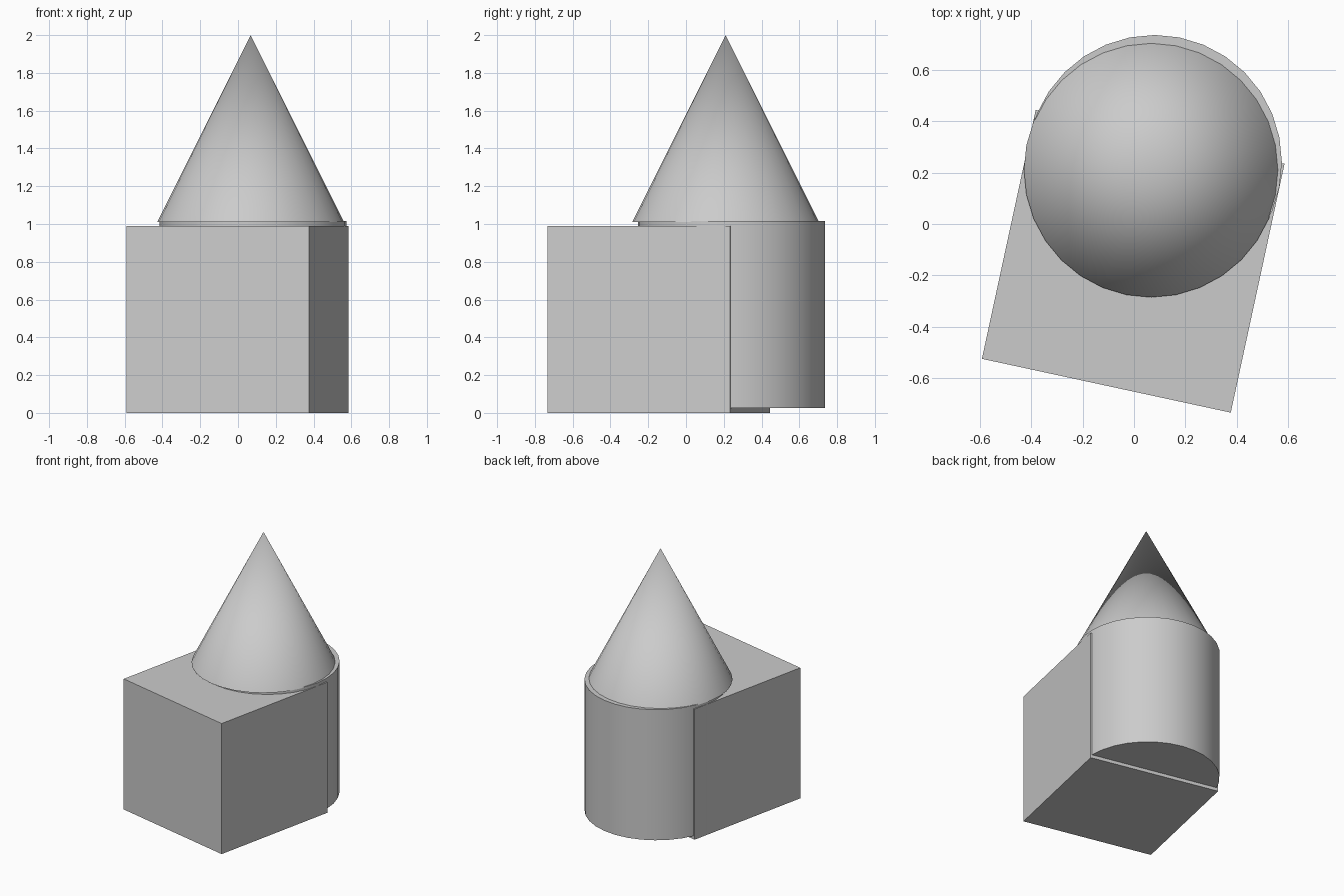
import bpy
import math

cube = bpy.data.objects.get("Cube")
if cube:
    bpy.data.objects.remove(cube, do_unlink=True)

grey = bpy.data.materials.new("light_grey")
grey.use_nodes = True
colour = (0.6, 0.6, 0.6, 1)
grey.diffuse_color = colour
grey.node_tree.nodes["Principled BSDF"].inputs["Base Color"].default_value = colour

SIZE = 0.99
RADIUS = SIZE / 2


def finish(name, smooth=False):
    obj = bpy.context.object
    obj.name = name
    obj.data.materials.append(grey)
    if smooth:
        bpy.ops.object.shade_smooth_by_angle(angle=math.radians(30))


# Turned block
bpy.ops.mesh.primitive_cube_add(size=SIZE, location=(-0.003, -0.145, RADIUS),
                                rotation=(0, 0, math.radians(-12.2)))
finish("block")

# Round tower, slightly raised
bpy.ops.mesh.primitive_cylinder_add(vertices=32, radius=RADIUS, depth=SIZE,
                                    location=(0.08, 0.24, 0.025 + RADIUS))
finish("tower", smooth=True)

# Pointed roof
bpy.ops.mesh.primitive_cone_add(vertices=32, radius1=RADIUS, radius2=0, depth=SIZE,
                                location=(0.067, 0.21, 2 - RADIUS))
finish("roof", smooth=True)
